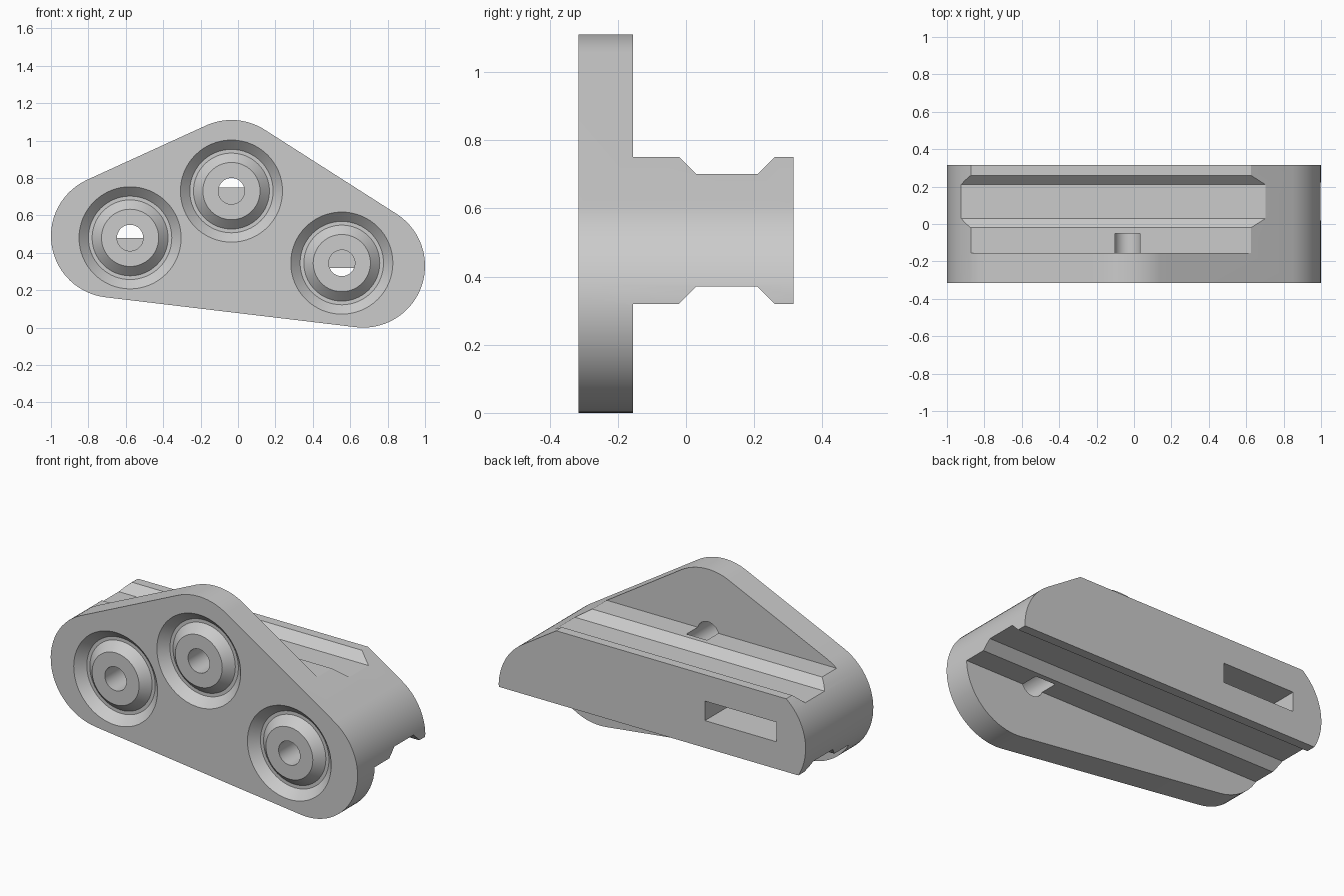
import bpy, bmesh, math
from mathutils import Vector

if "Cube" in bpy.data.objects:
    bpy.data.objects.remove(bpy.data.objects["Cube"])

FRONT, BACK = -0.315, 0.315
MID_Z = 0.535                                       # mirror height of the rail
CORNERS = [(-0.67, 0.49), (0.67, 0.33), (-0.035, 0.78)]   # anticlockwise, seen from the front
CORNER_R = 0.33
HOLES = [(-0.577, 0.48), (-0.035, 0.73), (0.555, 0.345)]

grey = bpy.data.materials.new("light grey")
grey.use_nodes = True
colour = (0.6, 0.6, 0.6, 1)
grey.diffuse_color = colour
grey.node_tree.nodes["Principled BSDF"].inputs["Base Color"].default_value = colour


def make_object(name, bm):
    bmesh.ops.recalc_face_normals(bm, faces=bm.faces)
    mesh = bpy.data.meshes.new(name)
    bm.to_mesh(mesh)
    bm.free()
    mesh.materials.append(grey)
    obj = bpy.data.objects.new(name, mesh)
    bpy.context.collection.objects.link(obj)
    return obj


def bridge(bm, a, b):
    """Join two equal loops of vertices with quads."""
    for i in range(len(a)):
        j = (i + 1) % len(a)
        bm.faces.new((a[i], a[j], b[j], b[i]))


def prism(name, points, offset):
    """Extrude a closed outline of 3D points along an offset."""
    bm = bmesh.new()
    near = [bm.verts.new(p) for p in points]
    far = [bm.verts.new(Vector(p) + Vector(offset)) for p in points]
    bm.faces.new(near)
    bm.faces.new(far)
    bridge(bm, near, far)
    return make_object(name, bm)


def arc(cx, cz, r, y, angles):
    return [(cx + r * math.cos(a), y, cz + r * math.sin(a)) for a in angles]


TURN = [2 * math.pi * i / 64 for i in range(64)]


def ring(name, cx, cz, profile):
    """Revolve a closed (radius, y) profile around an axis along y."""
    bm = bmesh.new()
    loops = [[bm.verts.new(p) for p in arc(cx, cz, r, y, TURN)] for r, y in profile]
    for a, b in zip(loops, loops[1:] + loops[:1]):
        bridge(bm, a, b)
    return make_object(name, bm)


def cut(target, cutter):
    cutter.hide_render = True
    mod = target.modifiers.new("cut", "BOOLEAN")
    mod.operation, mod.solver, mod.object = "DIFFERENCE", "EXACT", cutter
    bpy.context.view_layer.objects.active = target
    bpy.ops.object.modifier_apply(modifier=mod.name)
    bpy.data.objects.remove(cutter)


# Body: rounded triangle, full depth
outline = []
for i, here in enumerate(CORNERS):
    d_in = Vector(here) - Vector(CORNERS[i - 1])
    d_out = Vector(CORNERS[(i + 1) % 3]) - Vector(here)
    start = math.atan2(-d_in.x, d_in.y)
    sweep = (math.atan2(-d_out.x, d_out.y) - start) % (2 * math.pi)
    outline += arc(*here, CORNER_R, FRONT, [start + sweep * k / 28 for k in range(29)])
body = prism("roller_bracket", outline, (0, BACK - FRONT, 0))

# Rail: trim the back above and below, leaving a waisted strip
trim = [(-0.155, 1.4), (-0.155, 0.75), (-0.02, 0.75), (0.03, 0.70),
        (0.21, 0.70), (0.26, 0.75), (0.5, 0.75), (0.5, 1.4)]
for name, flip in (("upper_trim", False), ("lower_trim", True)):
    pts = [(-1.2, y, 2 * MID_Z - z if flip else z) for y, z in trim]
    cut(body, prism(name, pts, (2.4, 0, 0)))

# Conical ring recess and bolt hole at each seat
groove = [(0.293, FRONT - 0.02), (0.223, FRONT + 0.05),
          (0.203, FRONT + 0.05), (0.133, FRONT - 0.02)]
for x, z in HOLES:
    cut(body, ring("seat_groove", x, z, groove))
    cut(body, prism("bolt_hole", arc(x, z, 0.07, FRONT - 0.1, TURN), (0, 0.365, 0)))

# Slot in the back, meeting the first bolt hole
slot = [(-0.81, -0.055, 0.48), (-0.344, -0.055, 0.48),
        (-0.344, -0.055, 0.595), (-0.81, -0.055, 0.595)]
cut(body, prism("back_slot", slot, (0, 0.5, 0)))

bpy.ops.object.select_all(action="DESELECT")
body.select_set(True)
bpy.context.view_layer.objects.active = body
bpy.ops.object.shade_smooth_by_angle(angle=math.radians(25))
